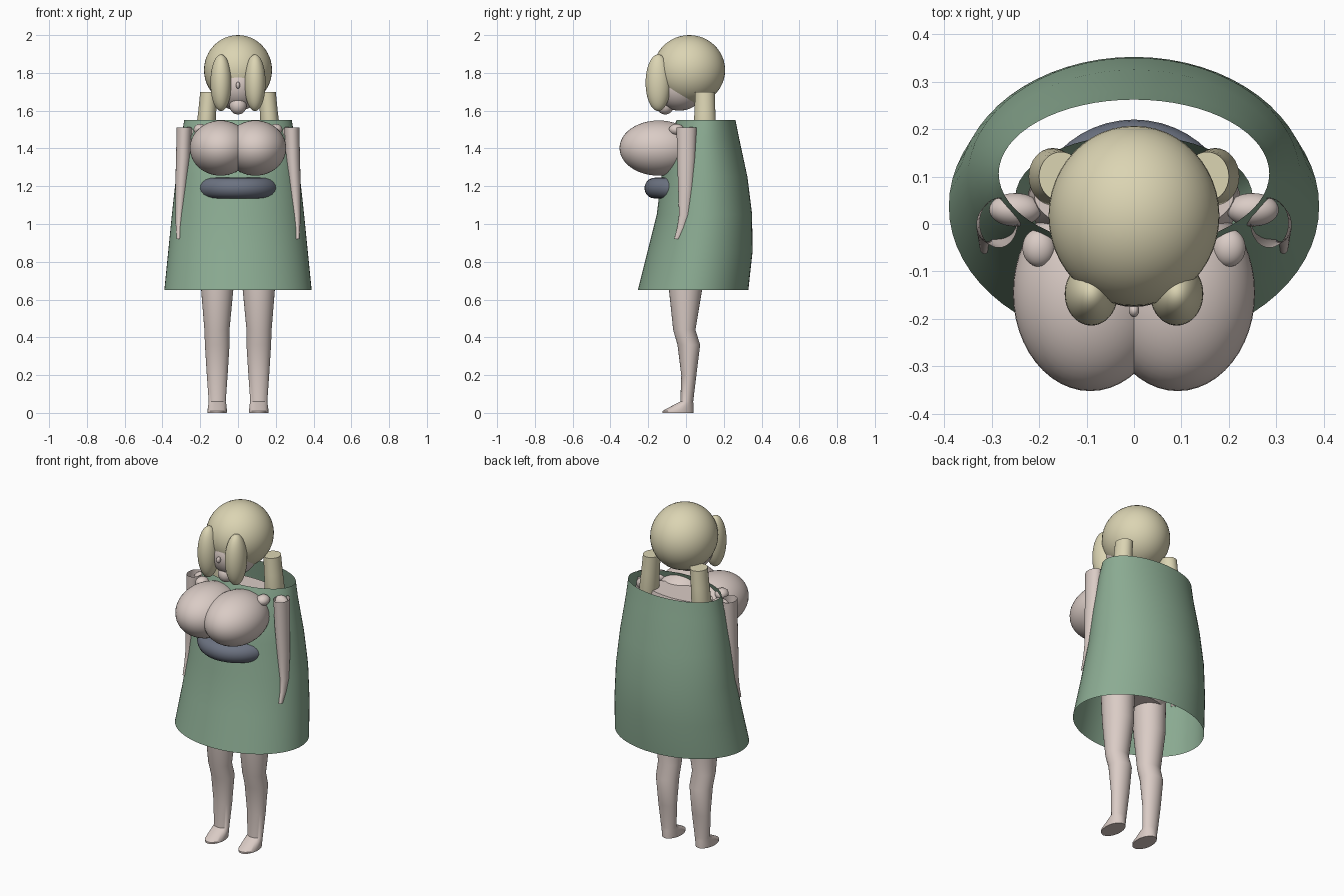
import bpy
import bmesh
from math import sin, cos, pi

cube = bpy.data.objects.get("Cube")
if cube:
    bpy.data.objects.remove(cube)


def material(name, rgb):
    m = bpy.data.materials.new(name)
    m.use_nodes = True
    m.diffuse_color = (*rgb, 1)
    m.node_tree.nodes["Principled BSDF"].inputs["Base Color"].default_value = (*rgb, 1)
    return m


SKIN = material("skin", (0.70, 0.60, 0.56))
HAIR = material("blonde hair", (0.71, 0.66, 0.45))
GREEN = material("green cloth", (0.26, 0.41, 0.29))
GREY = material("slate grey", (0.15, 0.17, 0.22))


def finish(obj, name, mat):
    obj.name = name
    obj.data.materials.append(mat)
    bpy.ops.object.select_all(action="DESELECT")
    obj.select_set(True)
    bpy.context.view_layer.objects.active = obj
    bpy.ops.object.shade_smooth_by_angle(angle=0.8)
    return obj


def ellipsoid(name, mat, centre, radii):
    bpy.ops.mesh.primitive_uv_sphere_add(segments=48, ring_count=24, location=centre)
    obj = bpy.context.object
    obj.scale = radii
    bpy.ops.object.transform_apply(location=False, rotation=False, scale=True)
    return finish(obj, name, mat)


def loft(name, mat, sections, caps=False, sides=48):
    """Skin horizontal ellipses (z, x min, x max, y min, y max), top to bottom."""
    bm = bmesh.new()
    rings = []
    for z, x0, x1, y0, y1 in sections:
        rings.append([bm.verts.new(((x0 + x1) / 2 + (x1 - x0) / 2 * cos(2 * pi * i / sides),
                                    (y0 + y1) / 2 + (y1 - y0) / 2 * sin(2 * pi * i / sides), z))
                      for i in range(sides)])
    for top, low in zip(rings, rings[1:]):
        for i in range(sides):
            j = (i + 1) % sides
            bm.faces.new((top[i], low[i], low[j], top[j]))
    if caps:
        bm.faces.new(rings[0])
        bm.faces.new(rings[-1][::-1])
    mesh = bpy.data.meshes.new(name)
    bm.to_mesh(mesh)
    bm.free()
    obj = bpy.data.objects.new(name, mesh)
    bpy.context.collection.objects.link(obj)
    return finish(obj, name, mat)


def flip(s, sections):
    """Place sections on the left (s = 1) or right (s = -1) side."""
    return [(z, min(s * a, s * b), max(s * a, s * b), c, d) for z, a, b, c, d in sections]


# Head and hair
ellipsoid("hair_cap", HAIR, (0, 0.017, 1.815), (0.18, 0.19, 0.185))
ellipsoid("face", SKIN, (0, -0.035, 1.735), (0.13, 0.14, 0.135))
ellipsoid("chin", SKIN, (0, -0.11, 1.627), (0.045, 0.045, 0.047))
ellipsoid("nose", SKIN, (0, -0.182, 1.735), (0.011, 0.014, 0.018))

# Torso, under the dress
loft("torso", SKIN, [(1.5, -0.21, 0.21, -0.03, 0.15), (1.42, -0.225, 0.225, -0.07, 0.17),
                     (1.2, -0.16, 0.16, -0.1, 0.13), (0.9, -0.2, 0.2, -0.11, 0.14),
                     (0.8, -0.19, 0.19, -0.09, 0.11)], caps=True)
loft("bodice", GREEN, [(1.44, -0.25, 0.25, -0.075, 0.187), (1.2, -0.19, 0.19, -0.11, 0.15)])

# Dress, an open flared shell
loft("dress", GREEN, [(1.55, -0.285, 0.285, -0.05, 0.262), (1.45, -0.3, 0.3, -0.09, 0.282),
                      (1.25, -0.328, 0.328, -0.13, 0.325), (1.05, -0.35, 0.35, -0.155, 0.35),
                      (0.85, -0.37, 0.37, -0.205, 0.352), (0.65, -0.39, 0.39, -0.255, 0.33)], sides=64)

# Waist ring, showing only at the front
bpy.ops.mesh.primitive_torus_add(location=(0, 0, 1.19), major_radius=0.165, minor_radius=0.055,
                                 major_segments=48, minor_segments=20)
finish(bpy.context.object, "waist_ring", GREY)

ARM = [(1.51, 0.245, 0.325, -0.05, 0.055), (1.35, 0.253, 0.328, -0.047, 0.05),
       (1.2, 0.268, 0.332, -0.042, 0.04), (1.05, 0.288, 0.332, -0.037, 0.022),
       (0.98, 0.298, 0.329, -0.047, 0.0), (0.92, 0.305, 0.325, -0.063, -0.035)]
LEG = [(0.85, 0.02, 0.2, -0.1, 0.09), (0.65, 0.025, 0.195, -0.09, 0.085),
       (0.44, 0.045, 0.178, -0.068, 0.05), (0.36, 0.045, 0.175, -0.045, 0.075),
       (0.2, 0.055, 0.165, -0.025, 0.055), (0.06, 0.065, 0.155, -0.03, 0.038),
       (0.045, 0.062, 0.157, -0.06, 0.039), (0.01, 0.058, 0.162, -0.125, 0.04),
       (0, 0.06, 0.16, -0.125, 0.04)]
TAIL = [(1.7, 0.108, 0.2, 0.048, 0.152), (1.6, 0.115, 0.21, 0.045, 0.155),
        (1.5, 0.12, 0.222, 0.04, 0.16), (1.42, 0.13, 0.215, 0.05, 0.15)]

# Mirrored parts
for side, s in (("left", 1), ("right", -1)):
    ellipsoid(side + "_fringe", HAIR, (s * 0.09, -0.147, 1.748), (0.056, 0.067, 0.15))
    ellipsoid(side + "_bust", SKIN, (s * 0.092, -0.145, 1.402), (0.163, 0.207, 0.146))
    ellipsoid(side + "_shoulder", SKIN, (s * 0.25, 0.03, 1.475), (0.055, 0.035, 0.04))
    ellipsoid(side + "_collar", SKIN, (s * 0.2, -0.05, 1.5), (0.035, 0.04, 0.03))
    loft(side + "_hair_tail", HAIR, flip(s, TAIL), caps=True, sides=32)
    loft(side + "_arm", SKIN, flip(s, ARM), sides=32)
    loft(side + "_leg", SKIN, flip(s, LEG), caps=True, sides=32)
